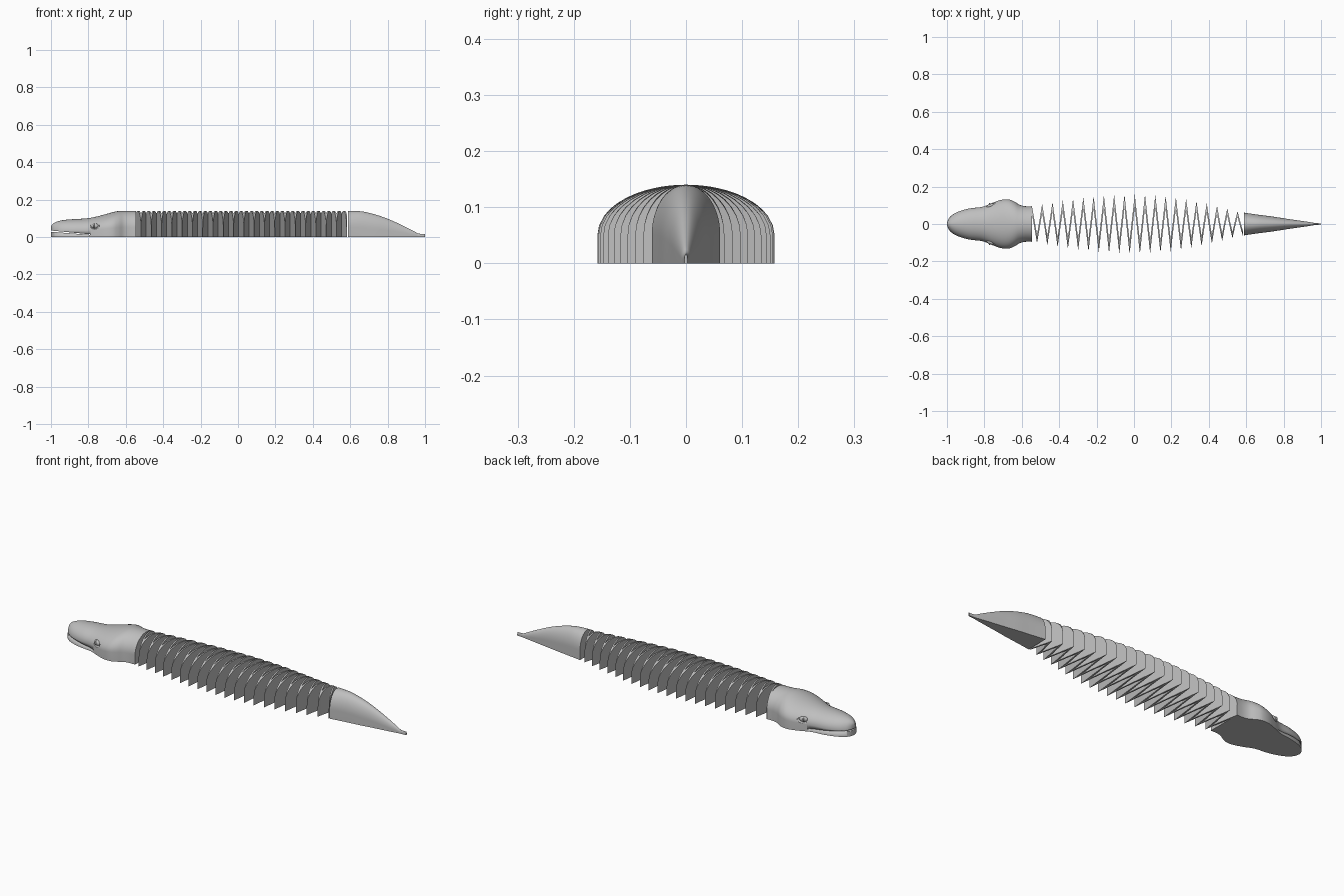
import bpy, bmesh, math
from mathutils import Matrix, Vector

cube = bpy.data.objects.get("Cube")
if cube:
    bpy.data.objects.remove(cube)

grey = bpy.data.materials.new("plain grey")
grey.use_nodes = True
COLOUR = (0.52, 0.52, 0.52, 1)
grey.diffuse_color = COLOUR
grey.node_tree.nodes["Principled BSDF"].inputs["Base Color"].default_value = COLOUR


def finish(name, bm, angle=35):
    bmesh.ops.recalc_face_normals(bm, faces=bm.faces[:])
    mesh = bpy.data.meshes.new(name)
    bm.to_mesh(mesh)
    bm.free()
    mesh.materials.append(grey)
    ob = bpy.data.objects.new(name, mesh)
    bpy.context.collection.objects.link(ob)
    bpy.ops.object.select_all(action="DESELECT")
    ob.select_set(True)
    bpy.context.view_layer.objects.active = ob
    bpy.ops.object.shade_smooth_by_angle(angle=math.radians(angle))
    return ob


def spline(points, steps):
    """Smooth curve through the points."""
    pts = [Vector(p) for p in points]
    out = []
    for i in range(len(pts) - 1):
        a, b, c, d = (pts[max(0, min(len(pts) - 1, i + k))] for k in (-1, 0, 1, 2))
        for s in range(steps):
            t = s / steps
            out.append(0.5 * (2 * b + (c - a) * t + (2 * a - 5 * b + 4 * c - d) * t ** 2
                              + (3 * b - a - 3 * c + d) * t ** 3))
    return out + [pts[-1]]


def loft(name, profile, steps=5, sides=28, wall=0.36):
    """Domed sections with a flat base; profile holds (x, half width, height)."""
    bm = bmesh.new()
    rings = []
    for x, w, z in spline(profile, steps):
        w = max(w, 0.0005)
        ring = [(x, w, 0)]
        for i in range(sides + 1):
            a = math.pi * i / sides
            ring.append((x, w * math.cos(a), z * (wall + (1 - wall) * math.sin(a))))
        ring.append((x, -w, 0))
        rings.append([bm.verts.new(p) for p in ring])
    for r, q in zip(rings, rings[1:]):
        for i in range(len(r)):
            j = (i + 1) % len(r)
            bm.faces.new((r[i], r[j], q[j], q[i]))
    bm.faces.new(rings[0])
    bm.faces.new(rings[-1])
    return finish(name, bm)


def ellipsoid(name, centre, size, turn=0):
    bm = bmesh.new()
    bmesh.ops.create_uvsphere(
        bm, u_segments=24, v_segments=14, radius=1,
        matrix=Matrix.Translation(centre) @ Matrix.Rotation(turn, 4, "Z")
        @ Matrix.Diagonal((*size, 1)))
    return finish(name, bm)


def cut(ob, cutter):
    cutter.hide_render = True
    mod = ob.modifiers.new("cut", "BOOLEAN")
    mod.operation = "DIFFERENCE"
    mod.solver = "EXACT"
    mod.object = cutter
    bpy.context.view_layer.objects.active = ob
    bpy.ops.object.modifier_apply(modifier=mod.name)
    bpy.data.objects.remove(cutter)


# Head
head = loft("head", [
    (-1, 0, 0.055), (-0.993, 0.025, 0.068), (-0.975, 0.046, 0.08), (-0.94, 0.066, 0.09),
    (-0.88, 0.083, 0.096), (-0.81, 0.092, 0.1), (-0.76, 0.112, 0.109), (-0.71, 0.129, 0.122),
    (-0.67, 0.131, 0.133), (-0.64, 0.12, 0.139), (-0.61, 0.102, 0.14), (-0.58, 0.095, 0.14),
    (-0.545, 0.095, 0.14)])

# Mouth slit
bm = bmesh.new()
slit = [bm.verts.new((x, -0.3, z)) for x, z in
        ((-1.03, 0.031), (-0.79, 0.012), (-0.79, 0.015), (-1.03, 0.038))]
face = bm.faces.new(slit)
side = bmesh.ops.extrude_face_region(bm, geom=[face])["geom"]
bmesh.ops.translate(bm, verts=[v for v in side if isinstance(v, bmesh.types.BMVert)],
                    vec=(0, 0.6, 0))
cut(head, finish("mouth_cutter", bm))

# Eyes: a socket, a ball and an upright pupil ridge on each side
for label, s in (("left", 1), ("right", -1)):
    turn = s * math.radians(20)
    cut(head, ellipsoid("socket_cutter", (-0.768, s * 0.112, 0.06), (0.03, 0.016, 0.018), turn))
    ellipsoid(label + "_eye", (-0.767, s * 0.098, 0.06), (0.022, 0.011, 0.014), turn)
    ellipsoid(label + "_pupil", (-0.769, s * 0.1, 0.06), (0.005, 0.013, 0.013), turn)

# Tail
loft("tail", [
    (0.587, 0.061, 0.14), (0.62, 0.056, 0.14), (0.67, 0.049, 0.136), (0.74, 0.04, 0.119),
    (0.81, 0.029, 0.094), (0.88, 0.019, 0.062), (0.94, 0.01, 0.032), (0.965, 0.006, 0.019),
    (1, 0.003, 0.017)])

# Body: one thin upright ribbon folded from side to side
outline = spline([(-0.56, 0.093), (-0.4, 0.124), (-0.2, 0.15), (0, 0.158), (0.2, 0.147),
                  (0.4, 0.108), (0.6, 0.056)], 8)


def half_width(x):
    for a, b in zip(outline, outline[1:]):
        if x <= b.x:
            return a.y + (b.y - a.y) * (x - a.x) / (b.x - a.x)
    return outline[-1].y


FOLDS, STEPS, ACROSS = 41, 14, 4
START, PITCH, BAND = -0.546, 0.0275, 0.22
bm = bmesh.new()
rows = []
for i in range(FOLDS * STEPS + 1):
    fold, k = divmod(i, STEPS)
    along = (1 - math.cos(math.pi * k / STEPS)) / 2
    x = START + PITCH * (fold + along)
    w = half_width(x)
    mid = (1 - 2 * along) * (-1) ** fold * (1 - BAND)
    row = []
    for j in range(ACROSS + 1):
        t = mid + BAND * (2 * j / ACROSS - 1)
        z = 0.05 + 0.09 * math.sqrt(max(0, 1 - t * t))
        row.append((bm.verts.new((x, w * t, z)), bm.verts.new((x, w * t, 0))))
    rows.append(row)
for r, q in zip(rows, rows[1:]):
    for j in range(ACROSS):
        for level in (0, 1):
            bm.faces.new((r[j][level], r[j + 1][level], q[j + 1][level], q[j][level]))
    for j in (0, ACROSS):
        bm.faces.new((r[j][0], q[j][0], q[j][1], r[j][1]))
for r in (rows[0], rows[-1]):
    for j in range(ACROSS):
        bm.faces.new((r[j][0], r[j + 1][0], r[j + 1][1], r[j][1]))
finish("folded_body", bm, 30)
